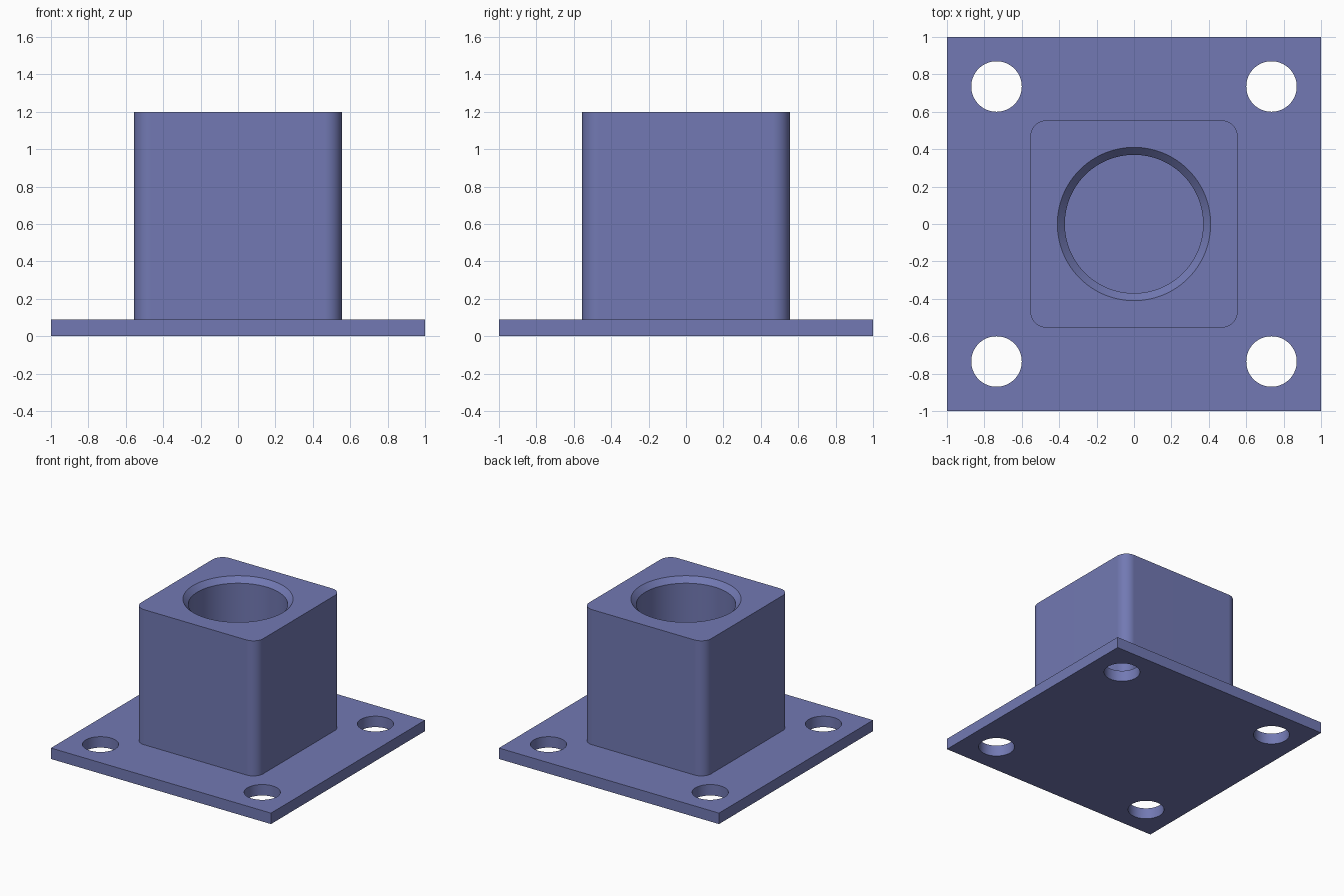
import bpy, bmesh, math
from mathutils import Matrix

if "Cube" in bpy.data.objects:
    bpy.data.objects.remove(bpy.data.objects["Cube"], do_unlink=True)

PLATE_TOP, TOP = 0.09, 1.20
HALF, BLOCK_HALF, CORNER = 1.0, 0.555, 0.09
HOLE_R, HOLE_POS = 0.135, 0.735
BORE_R, RIM_R, CHAMFER = 0.37, 0.41, 0.043

blue = bpy.data.materials.new("slate blue")
blue.use_nodes = True
colour = (0.168, 0.191, 0.451, 1.0)
blue.diffuse_color = colour
blue.node_tree.nodes["Principled BSDF"].inputs["Base Color"].default_value = colour


def add_object(name, bm):
    bmesh.ops.recalc_face_normals(bm, faces=bm.faces)
    mesh = bpy.data.meshes.new(name)
    bm.to_mesh(mesh)
    bm.free()
    mesh.materials.append(blue)
    obj = bpy.data.objects.new(name, mesh)
    bpy.context.collection.objects.link(obj)
    return obj


def box(name, half, z0, z1, corner=0.0):
    """Square box, with rounded upright edges if corner is given."""
    bm = bmesh.new()
    size = Matrix.Diagonal((2 * half, 2 * half, z1 - z0, 1))
    bmesh.ops.create_cube(bm, size=1, matrix=Matrix.Translation((0, 0, (z0 + z1) / 2)) @ size)
    if corner:
        upright = [e for e in bm.edges
                   if abs(e.verts[0].co.z - e.verts[1].co.z) > 0.01]
        bmesh.ops.bevel(bm, geom=upright, offset=corner, segments=10,
                        profile=0.5, affect='EDGES')
    return add_object(name, bm)


def add_cone(bm, x, y, z0, z1, r0, r1, sides):
    bmesh.ops.create_cone(bm, cap_ends=True, segments=sides, radius1=r0, radius2=r1,
                          depth=z1 - z0, matrix=Matrix.Translation((x, y, (z0 + z1) / 2)))


def cut(obj, name, cones):
    """Cut each cone out of the object and drop the cutter."""
    for cone in cones:
        bm = bmesh.new()
        add_cone(bm, *cone)
        cutter = add_object(name, bm)
        cutter.hide_render = True
        mod = obj.modifiers.new(name, 'BOOLEAN')
        mod.operation, mod.solver, mod.object = 'DIFFERENCE', 'EXACT', cutter
        bpy.context.view_layer.objects.active = obj
        bpy.ops.object.modifier_apply(modifier=mod.name)
        bpy.data.objects.remove(cutter, do_unlink=True)


def finish(obj):
    bpy.ops.object.select_all(action='DESELECT')
    obj.select_set(True)
    bpy.context.view_layer.objects.active = obj
    bpy.ops.object.shade_smooth_by_angle(angle=math.radians(30))
    normals = obj.modifiers.new("flat side normals", 'WEIGHTED_NORMAL')
    normals.keep_sharp = True


# Base plate with four bolt holes
plate = box("base_plate", HALF, 0, PLATE_TOP)
cut(plate, "bolt_hole_cutter",
    [(sx * HOLE_POS, sy * HOLE_POS, -0.1, PLATE_TOP + 0.1, HOLE_R, HOLE_R, 64)
     for sx in (-1, 1) for sy in (-1, 1)])
finish(plate)

# Rounded socket block, bored down to the plate, with a chamfered rim
socket = box("socket_block", BLOCK_HALF, PLATE_TOP, TOP, CORNER)
slope = (RIM_R - BORE_R) / CHAMFER
lift = 0.05
cut(socket, "bore_cutter",
    [(0, 0, PLATE_TOP - 0.1, TOP + 0.1, BORE_R, BORE_R, 96),
     (0, 0, TOP - CHAMFER, TOP + lift, BORE_R, RIM_R + lift * slope, 96)])
finish(socket)
